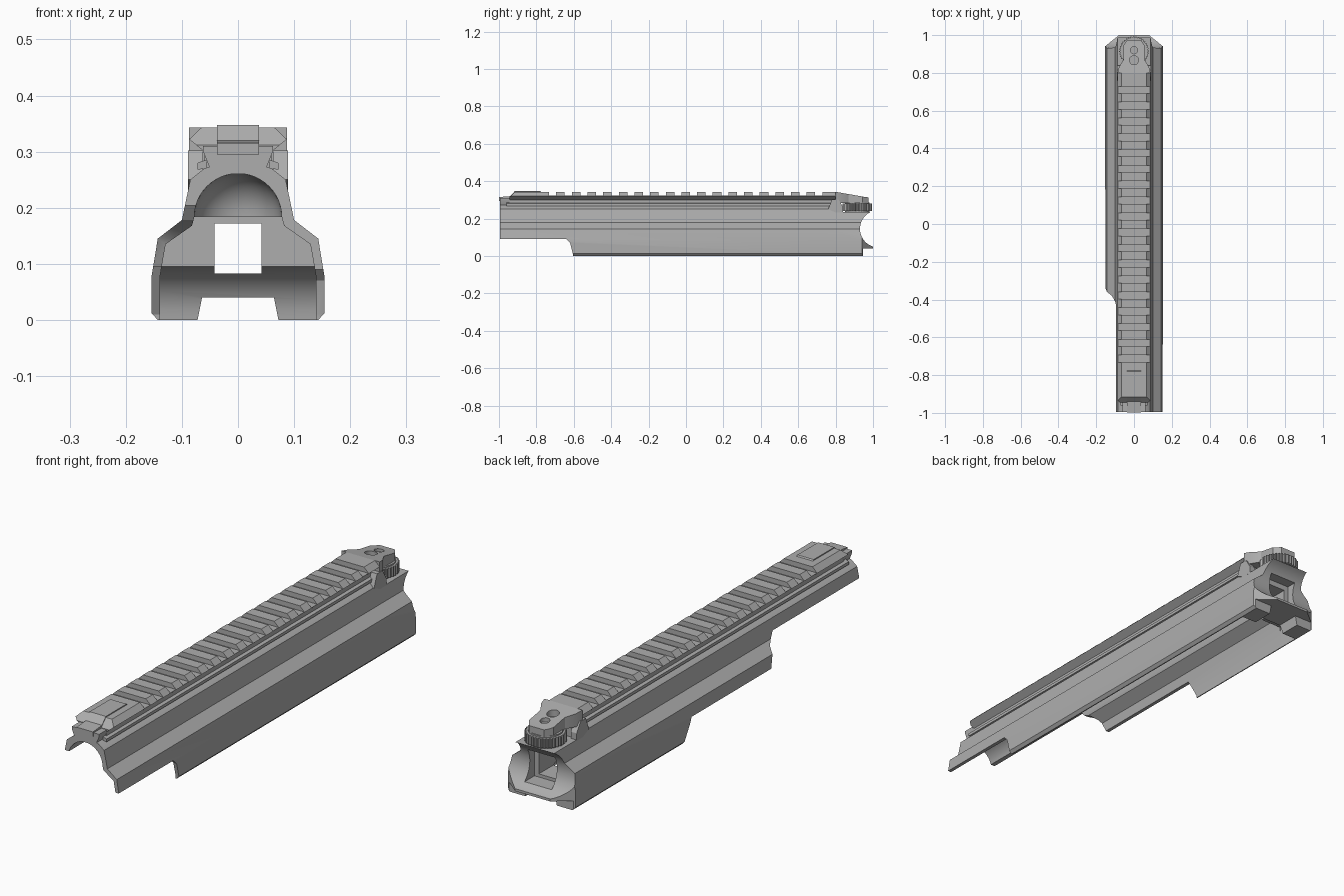
import bpy, bmesh, math
from mathutils import Vector

old = bpy.data.objects.get("Cube")
if old:
    bpy.data.objects.remove(old, do_unlink=True)

grey = bpy.data.materials.new("satin_grey")
grey.use_nodes = True
COLOUR = (0.42, 0.42, 0.42, 1)
grey.diffuse_color = COLOUR
grey.node_tree.nodes["Principled BSDF"].inputs["Base Color"].default_value = COLOUR


def finish(name, bm):
    bmesh.ops.recalc_face_normals(bm, faces=bm.faces)
    mesh = bpy.data.meshes.new(name)
    bm.to_mesh(mesh)
    bm.free()
    mesh.materials.append(grey)
    ob = bpy.data.objects.new(name, mesh)
    bpy.context.collection.objects.link(ob)
    return ob


def prism(name, pts, a, b, axis="y"):
    """Extrude a 2D outline from a to b: (y,z) on x, (x,z) on y, (x,y) on z."""
    place = {"x": lambda p, t: (t, p[0], p[1]),
             "y": lambda p, t: (p[0], t, p[1]),
             "z": lambda p, t: (p[0], p[1], t)}[axis]
    bm = bmesh.new()
    face = bm.faces.new([bm.verts.new(place(p, a)) for p in pts])
    new = bmesh.ops.extrude_face_region(bm, geom=[face])["geom"]
    shift = Vector(place((0, 0), b - a))
    bmesh.ops.translate(bm, vec=shift, verts=[v for v in new if isinstance(v, bmesh.types.BMVert)])
    return finish(name, bm)


def box(name, x0, x1, y0, y1, z0, z1):
    return prism(name, [(x0, z0), (x1, z0), (x1, z1), (x0, z1)], y0, y1)


def circle(cx, cy, r, n=32, start=0, sweep=2 * math.pi):
    return [(cx + r * math.cos(start + sweep * i / n),
             cy + r * math.sin(start + sweep * i / n)) for i in range(n)]


def mirrored(half):
    return half + [(-x, y) for x, y in reversed(half)]


def cut(ob, cutter):
    mod = ob.modifiers.new("cut", "BOOLEAN")
    mod.operation, mod.solver, mod.object = "DIFFERENCE", "EXACT", cutter
    cutter.hide_render = True
    bpy.context.view_layer.objects.active = ob
    bpy.ops.object.modifier_apply(modifier=mod.name)
    bpy.data.objects.remove(cutter, do_unlink=True)


# Cross-sections, from the lower left-hand edge up to the crown
outer = [(0.143, 0), (0.154, 0.012), (0.154, 0.078), (0.143, 0.145), (0.1, 0.178),
         (0.085, 0.25), (0.06, 0.27), (0.03, 0.279)]
arch = circle(0, 0.183, 0.078, 12, 0, math.pi / 2)
inner = [(0.139, 0), (0.139, 0.078), (0.129, 0.135), (0.082, 0.168)] + arch

# Thin-walled cover
cover = prism("cover_shell", mirrored(outer) + mirrored(inner)[::-1], -0.995, 0.76)
cut(cover, prism("left_cutout", [(-1.1, -0.1), (-0.605, -0.1), (-0.605, 0.01), (-0.62, 0.07),
                                 (-0.64, 0.09), (-1.1, 0.09)], 0.02, 0.3, "x"))
cut(cover, prism("right_cutout", [(-1.1, -0.1), (0.24, -0.1), (0.23, 0.01), (0.18, 0.095),
                                  (-0.34, 0.095), (-0.36, 0.145), (-0.38, 0.165), (-0.41, 0.178),
                                  (-0.43, 0.204), (-1.1, 0.204)], -0.3, -0.02, "x"))

# Solid rear block with a window, a concave back and a projecting lip
rear = prism("rear_block", mirrored(outer), 0.76, 1.0)
cut(rear, box("knob_pocket", -0.3, 0.3, 0.83, 1.1, 0.235, 0.4))
cut(rear, prism("back_hollow", circle(1.03, 0.145, 0.1), -0.3, 0.3, "x"))
cut(rear, prism("front_scoop", circle(0.76, 0, 0.095), -0.139, 0.139, "x"))
cut(rear, box("window", -0.042, 0.042, 0.7, 1.1, 0.083, 0.172))
cut(rear, box("window_recess", -0.062, 0.062, 0.9, 1.1, 0.07, 0.195))
cut(rear, prism("leg_gap", mirrored([(0.074, -0.01), (0.064, 0.04)]), 0.7, 1.1))
cut(rear, box("lip_underside", -0.3, 0.3, 0.945, 1.1, -0.1, 0.04))
for s in (1, -1):
    cut(rear, prism("corner_cut", [(s * 0.16, 0.935), (s * 0.08, 1.0), (s * 0.08, 1.1),
                                   (s * 0.3, 1.1), (s * 0.3, 0.935)], -0.1, 0.4, "z"))

# Rounded inner end of the tunnel
bm = bmesh.new()
bmesh.ops.create_uvsphere(bm, u_segments=32, v_segments=16, radius=0.078)
cutres = bmesh.ops.bisect_plane(bm, geom=bm.verts[:] + bm.edges[:] + bm.faces[:],
                                plane_co=(0, 0, 0.001), plane_no=(0, 0, 1), clear_inner=True)
bmesh.ops.holes_fill(bm, edges=[e for e in bm.edges if e.is_boundary])
dome = finish("dome", bm)
dome.location = (0, 0.76, 0.183)
bpy.context.view_layer.update()
cut(rear, dome)

# Slotted accessory rail
rail = prism("top_rail", mirrored([(0.06, 0.266), (0.06, 0.3), (0.087, 0.322), (0.065, 0.343)]),
             -0.945, 0.8)
cut(rail, prism("nose_slope", [(-1, 0.312), (-0.945, 0.312), (-0.915, 0.343), (-0.915, 0.4),
                               (-1, 0.4)], -0.2, 0.2, "x"))
for k in range(17 + 1):
    y = -0.713 + 0.0837 * k
    cut(rail, box("slot", -0.2, 0.2, y - 0.019, y + 0.019, 0.323, 0.4))
cut(rail, box("tunnel_clearance", -0.03, 0.03, -1, 0.9, 0.2, 0.27))

# Front shelf and sliding latch
shelf = prism("front_shelf", mirrored([(0.05, 0.27), (0.062, 0.3), (0.062, 0.31)]), -0.995, -0.94)
latch = prism("front_latch", [(-0.999, 0.295), (-0.999, 0.315), (-0.94, 0.32), (-0.915, 0.347),
                              (-0.78, 0.347), (-0.77, 0.34), (-0.77, 0.295)], -0.037, 0.037, "x")

# Narrow ledges along both sides of the rail, and ears beside the knob
for side, s in (("left", 1), ("right", -1)):
    prism(side + "_ledge", [(s * 0.055, 0.27), (s * 0.072, 0.268), (s * 0.072, 0.28),
                            (s * 0.055, 0.286)], -0.96, 0.8)
    prism(side + "_ear", [(0.76, 0.25), (0.8, 0.232), (0.84, 0.232), (0.84, 0.262),
                          (0.815, 0.302), (0.78, 0.302)], s * 0.062, s * 0.089, "x")

# Sloping tongue above the knob, with two screw holes
tongue = prism("rear_tongue", mirrored([(0.087, 0.8), (0.08, 0.83), (0.056, 0.87), (0.056, 0.945),
                                        (0.035, 0.975)]), 0.283, 0.343, "z")
cut(tongue, prism("tongue_slope", [(0.8, 0.343), (0.96, 0.315), (1.1, 0.3), (1.1, 0.4),
                                   (0.8, 0.4)], -0.2, 0.2, "x"))
cut(tongue, prism("tongue_flank", [(0.7, 0.3), (0.8, 0.322), (0.7, 0.322)], 0.1, 0.2, "x"))
for y, r in ((0.867, 0.024), (0.92, 0.019)):
    cut(tongue, prism("screw_hole", circle(0, y, r, 24), 0.308, 0.4, "z"))

# Knurled adjusting wheel on a plain hub
teeth = 36
wheel = []
for i in range(teeth * 4):
    a = 2 * math.pi * i / (teeth * 4)
    r = 0.079 if i % 4 < 2 else 0.073
    wheel.append((r * math.cos(a), 0.915 + r * math.sin(a)))
prism("adjusting_wheel", wheel, 0.241, 0.28, "z")
prism("wheel_hub", circle(0, 0.915, 0.066), 0.234, 0.286, "z")

# Smooth the curved faces only
for ob in bpy.context.scene.objects:
    ob.select_set(ob.type == "MESH")
bpy.context.view_layer.objects.active = cover
bpy.ops.object.shade_smooth_by_angle(angle=math.radians(25))
